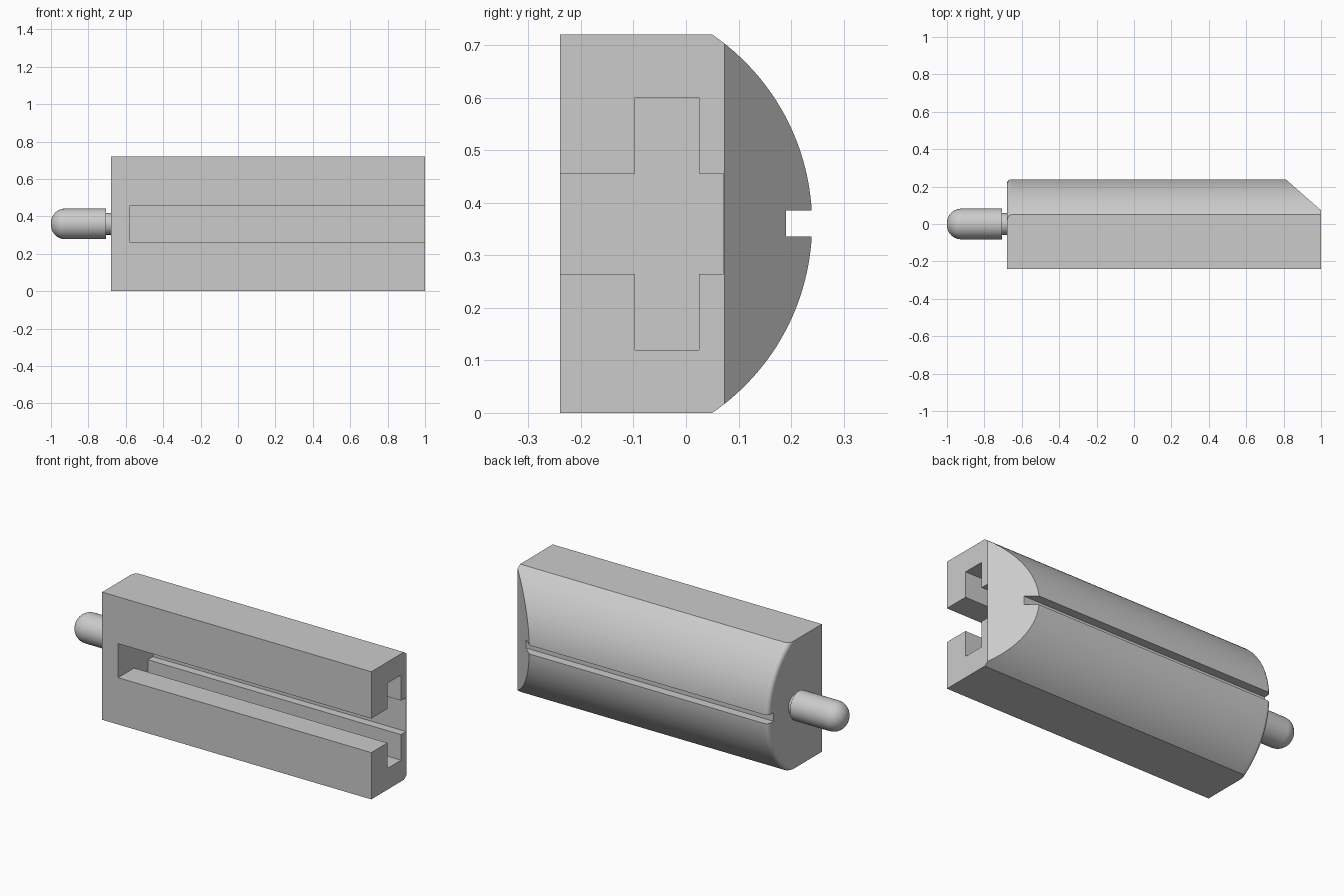
import bpy, bmesh
from math import sin, cos, asin, sqrt, pi, radians

cube = bpy.data.objects.get("Cube")
if cube:
    bpy.data.objects.remove(cube, do_unlink=True)

grey = bpy.data.materials.new("plain grey")
grey.use_nodes = True
grey.diffuse_color = (0.6, 0.6, 0.6, 1)
grey.node_tree.nodes["Principled BSDF"].inputs["Base Color"].default_value = grey.diffuse_color

MID = 0.36          # height of the centre line, half the block height
LEFT, RIGHT = -0.68, 1.0


def loft(name, rings):
    """Skin a list of closed rings and cap both ends."""
    bm = bmesh.new()
    loops = [[bm.verts.new(p) for p in ring] for ring in rings]
    n = len(loops[0])
    for a, b in zip(loops, loops[1:]):
        for i in range(n):
            j = (i + 1) % n
            bm.faces.new((a[i], a[j], b[j], b[i]))
    bm.faces.new(loops[0])
    bm.faces.new(loops[-1])
    bmesh.ops.recalc_face_normals(bm, faces=bm.faces)
    mesh = bpy.data.meshes.new(name)
    bm.to_mesh(mesh)
    bm.free()
    mesh.materials.append(grey)
    obj = bpy.data.objects.new(name, mesh)
    bpy.context.collection.objects.link(obj)
    return obj


def activate(obj):
    bpy.ops.object.select_all(action='DESELECT')
    obj.select_set(True)
    bpy.context.view_layer.objects.active = obj


def cut(target, cutter):
    mod = target.modifiers.new("cut", 'BOOLEAN')
    mod.operation = 'DIFFERENCE'
    mod.solver = 'EXACT'
    mod.object = cutter
    activate(target)
    bpy.ops.object.modifier_apply(modifier=mod.name)
    bpy.data.objects.remove(cutter, do_unlink=True)


def smooth(obj):
    activate(obj)
    bpy.ops.object.shade_smooth_by_angle(angle=radians(28))
    mod = obj.modifiers.new("flat face normals", 'WEIGHTED_NORMAL')
    mod.keep_sharp = True


# Block: box front, arched back, rounded arch edge at the pin end
SIDE_Y, BACK_Y = 0.05, 0.24
rise = BACK_Y - SIDE_Y
radius = (rise ** 2 + MID ** 2) / (2 * rise)
centre_y = BACK_Y - radius


def block_ring(x, inset):
    r = radius - inset
    half = asin(MID / r)
    arc = [half * (2 * i / 48 - 1) for i in range(49)]
    ring = [(x, centre_y + r * cos(a), MID + r * sin(a)) for a in arc]
    return ring + [(x, -0.24, 2 * MID), (x, -0.24, 0)]


FILLET = 0.025
turns = [pi / 2 * i / 6 for i in range(7)]
rings = [block_ring(LEFT + FILLET * (1 - cos(t)), FILLET * (1 - sin(t))) for t in turns]
block = loft("block", rings + [block_ring(RIGHT, 0)])

# Stepped slot in the front, open at the right-hand end
half_slot = [(-0.3, 0.096), (-0.097, 0.096), (-0.097, 0.24),
             (0.025, 0.24), (0.025, 0.096), (0.071, 0.096)]
slot = [(y, MID + h) for y, h in half_slot] + [(y, MID - h) for y, h in reversed(half_slot)]
cut(block, loft("slot_cutter", [[(x, y, z) for y, z in slot] for x in (-0.58, 1.1)]))

# Narrow groove along the back
groove = [(0.19, 0.336), (0.3, 0.336), (0.3, 0.385), (0.19, 0.385)]
cut(block, loft("groove_cutter", [[(x, y, z) for y, z in groove] for x in (-0.8, 1.1)]))

# Sloping end face
slope = (0.073 - BACK_Y) / (RIGHT - 0.81)
wedge = [(0.7, BACK_Y - 0.11 * slope), (1.1, 0.073 + 0.1 * slope), (1.1, 0.5), (0.7, 0.5)]
cut(block, loft("slope_cutter", [[(x, y, z) for x, y in wedge] for z in (-0.1, 0.82)]))
smooth(block)


# Round pin with a domed tip and a thinner neck
def circle(x, r):
    return [(x, r * cos(a), MID + r * sin(a)) for a in (2 * pi * i / 48 for i in range(48))]


PIN, DOME = 0.082, 0.076
dome = [circle(-1 + DOME * (1 - cos(pi / 2 * i / 10)),
               PIN - DOME + DOME * sin(pi / 2 * i / 10)) for i in range(11)]
shank = [circle(-0.705, PIN), circle(-0.705, 0.058), circle(-0.67, 0.058)]
smooth(loft("pin", dome + shank))
